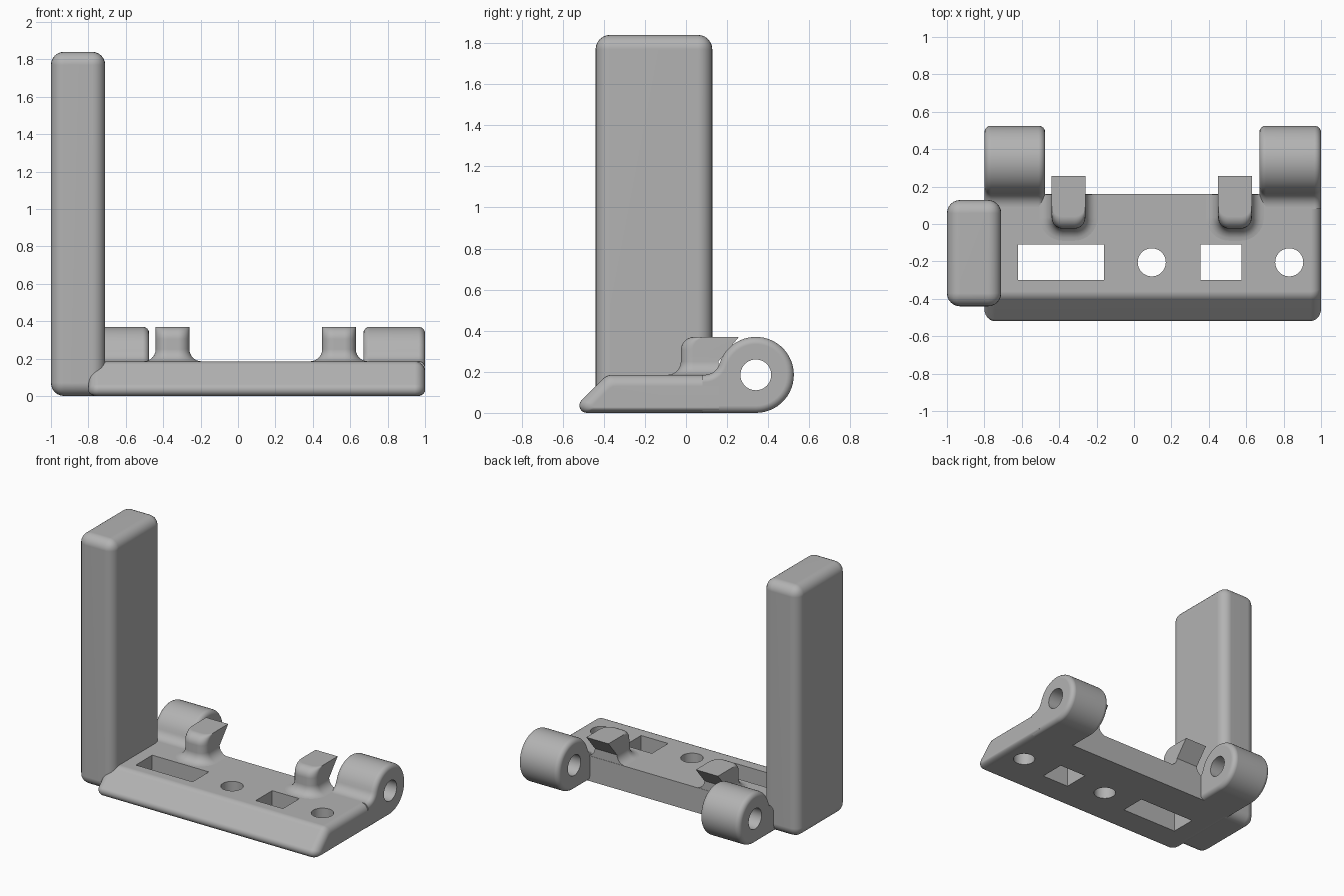
import bpy
import bmesh
from math import sin, cos, pi, radians, atan2, sqrt

if "Cube" in bpy.data.objects:
    bpy.data.objects.remove(bpy.data.objects["Cube"])

COLOUR = (0.45, 0.45, 0.45, 1)
grey = bpy.data.materials.new("plain grey")
grey.use_nodes = True
grey.diffuse_color = COLOUR
grey.node_tree.nodes["Principled BSDF"].inputs["Base Color"].default_value = COLOUR

T = 0.185  # plate thickness, also the knuckle radius


def arc(cx, cy, r, a0, a1, n):
    return [(cx + r * cos(a0 + (a1 - a0) * i / n),
             cy + r * sin(a0 + (a1 - a0) * i / n)) for i in range(n + 1)]


def finish(name, bm):
    bmesh.ops.recalc_face_normals(bm, faces=bm.faces)
    mesh = bpy.data.meshes.new(name)
    bm.to_mesh(mesh)
    bm.free()
    mesh.materials.append(grey)
    ob = bpy.data.objects.new(name, mesh)
    bpy.context.collection.objects.link(ob)
    return ob


def loft(name, rings):
    """Skin a stack of matching closed outlines and cap both ends."""
    bm = bmesh.new()
    rows = [[bm.verts.new(p) for p in ring] for ring in rings]
    for a, b in zip(rows, rows[1:]):
        for i in range(len(a)):
            j = (i + 1) % len(a)
            bm.faces.new((a[i], a[j], b[j], b[i]))
    bm.faces.new(rows[0])
    bm.faces.new(rows[-1])
    return finish(name, bm)


def rounded_extrusion(name, profile, x0, x1, r, steps=6):
    """Extrude profile(inset) along x with rounded ends of radius r."""
    ends = [(r * (1 - sin(a)), r * (1 - cos(a)))
            for a in [pi / 2 * i / steps for i in range(steps + 1)]]
    stations = [(x0 + off, d) for d, off in ends]
    stations += [(x1 - off, d) for d, off in reversed(ends)]
    return loft(name, [[(x, y, z) for y, z in profile(d)] for x, d in stations])


def box(name, x0, x1, y0, y1, z0, z1):
    bm = bmesh.new()
    bmesh.ops.create_cube(bm, size=1)
    for v in bm.verts:
        v.co = (x0 + (v.co.x + 0.5) * (x1 - x0),
                y0 + (v.co.y + 0.5) * (y1 - y0),
                z0 + (v.co.z + 0.5) * (z1 - z0))
    return finish(name, bm)


def activate(ob):
    bpy.ops.object.select_all(action="DESELECT")
    ob.select_set(True)
    bpy.context.view_layer.objects.active = ob


def cut(ob, cutter):
    mod = ob.modifiers.new("hole", "BOOLEAN")
    mod.operation = "DIFFERENCE"
    mod.solver = "EXACT"
    mod.object = cutter
    activate(ob)
    bpy.ops.object.modifier_apply(modifier=mod.name)
    bpy.data.objects.remove(cutter)


def smooth(ob):
    activate(ob)
    bpy.ops.object.shade_smooth_by_angle(angle=radians(32))
    mod = ob.modifiers.new("even shading", "WEIGHTED_NORMAL")
    mod.keep_sharp = True


# Base plate with a sloping, rounded front edge
def plate_profile(d):
    bottom, tip = d * 0.5, 0.036 - d * 0.5
    root2 = sqrt(2)
    cy = bottom + tip - 0.57 + root2 * (d + tip)
    crest = T - d - 0.57 + root2 * d
    pts = [(0.16, T - d), (0.16, bottom)]
    pts += arc(cy, bottom + tip, tip, -pi / 2, -pi * 1.25, 8)
    pts += arc(crest + 0.025, T - d - 0.06, 0.06, pi * 0.75, pi / 2, 4)
    return pts


plate = rounded_extrusion("base_plate", plate_profile, -0.8, 1, 0.055)

# Screw holes and rectangular slots
for x0, x1 in ((-0.62, -0.16), (0.355, 0.575)):
    cut(plate, box("slot_cutter", x0, x1, -0.3, -0.11, -0.1, 0.4))
for x in (0.095, 0.83):
    rings = [[(px, py, z) for px, py in arc(x, -0.205, 0.075, 0, 2 * pi, 40)[:-1]]
             for z in (-0.1, 0.4)]
    cut(plate, loft("screw_cutter", rings))
smooth(plate)

# Hinge knuckles, blended into the plate by a concave fillet
HINGE, BLEND = 0.34, 0.0765


def knuckle_profile(d):
    fy = HINGE - sqrt((T + BLEND) ** 2 - BLEND ** 2)
    touch = atan2(BLEND, fy - HINGE)
    pts = [(fy - 0.01, T - d), (fy - 0.01, d)]
    pts += arc(HINGE, T, T - d, -pi / 2, touch, 36)
    pts += arc(fy, T + BLEND, BLEND + d, touch - pi, -pi / 2, 8)[1:]
    return pts


for side, x0, x1 in (("right", -0.8, -0.475), ("left", 0.67, 1)):
    knuckle = rounded_extrusion(side + "_knuckle", knuckle_profile, x0, x1, 0.035)
    rings = [[(x, y, z) for y, z in arc(HINGE, T, 0.075, 0, 2 * pi, 40)[:-1]]
             for x in (x0 - 0.1, x1 + 0.1)]
    cut(knuckle, loft("pin_cutter", rings))
    smooth(knuckle)


# Hooks: flared foot, rounded front, overhanging wedge at the back
def hook_ring(x, z, front, back, flare=0.0):
    half, r = 0.09 + flare, 0.06 + flare
    pts = [(x - half, back)]
    pts += arc(x - half + r, front + r, r, pi, pi * 1.5, 8)
    pts += arc(x + half - r, front + r, r, pi * 1.5, 2 * pi, 8)
    pts += [(x + half, back)]
    return [(px, py, z) for px, py in pts]


def hook_back(z):
    return 0.158 if z < 0.25 else 0.158 + (z - 0.25) * 0.83


for side, x in (("right", -0.35), ("left", 0.54)):
    rings = [hook_ring(x, 0.15, -0.09, 0.158, 0.065)]
    for i in range(7):
        a = pi / 2 * i / 6
        flare = 0.065 * (1 - sin(a))
        z = T + 0.065 * (1 - cos(a))
        rings.append(hook_ring(x, z, -0.025 - flare, hook_back(z), flare))
    for i in range(7):
        a = pi / 2 * i / 6
        z = 0.305 + 0.065 * sin(a)
        rings.append(hook_ring(x, z, -0.025 + 0.065 * (1 - cos(a)), hook_back(z)))
    smooth(loft(side + "_hook", rings))

# Tall upright at the right end
upright = box("upright", -1, -0.71, -0.44, 0.128, 0, 1.84)
bevel = upright.modifiers.new("rounded edges", "BEVEL")
bevel.width = 0.07
bevel.segments = 6
activate(upright)
bpy.ops.object.modifier_apply(modifier=bevel.name)
smooth(upright)
